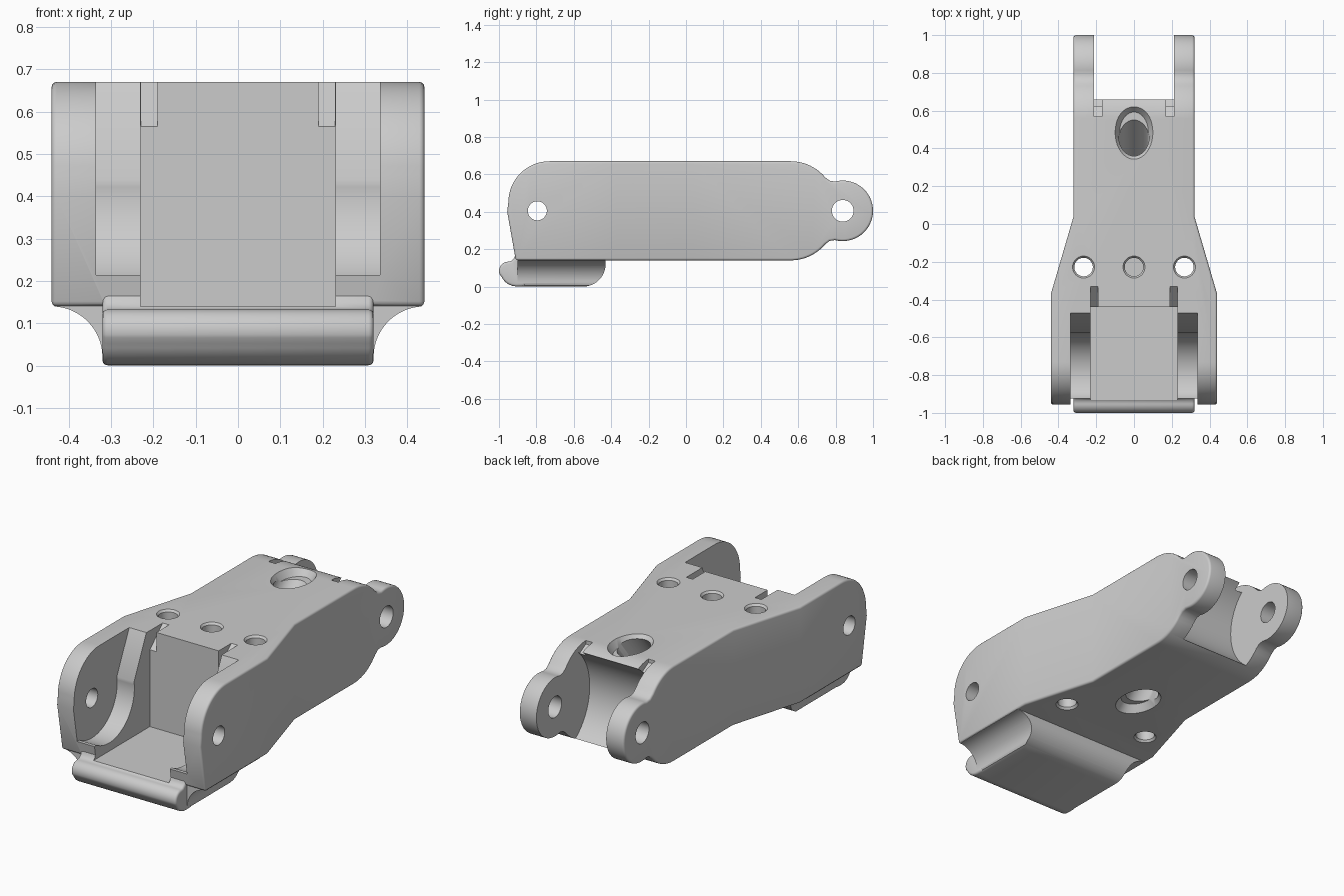
import bpy, bmesh, math
from mathutils import Matrix, Vector

cube = bpy.data.objects.get("Cube")
if cube:
    bpy.data.objects.remove(cube, do_unlink=True)

grey = bpy.data.materials.new("matte grey")
grey.use_nodes = True
colour = (0.6, 0.6, 0.6, 1)
grey.diffuse_color = colour
grey.node_tree.nodes["Principled BSDF"].inputs["Base Color"].default_value = colour


def finish(bm, name):
    bmesh.ops.recalc_face_normals(bm, faces=bm.faces)
    mesh = bpy.data.meshes.new(name)
    bm.to_mesh(mesh)
    bm.free()
    mesh.materials.append(grey)
    obj = bpy.data.objects.new(name, mesh)
    bpy.context.collection.objects.link(obj)
    return obj


def arc(cx, cy, r, start, end, n=16):
    angles = [math.radians(start + (end - start) * i / n) for i in range(n + 1)]
    return [(cx + r * math.cos(a), cy + r * math.sin(a)) for a in angles]


def prism(name, pts, axis, lo, hi):
    """Extrude a closed outline along an axis."""
    place = {"x": lambda p, t: (t, *p),
             "y": lambda p, t: (p[0], t, p[1]),
             "z": lambda p, t: (*p, t)}[axis]
    bm = bmesh.new()
    face = bm.faces.new([bm.verts.new(place(p, lo)) for p in pts])
    top = bmesh.ops.extrude_face_region(bm, geom=[face])["geom"]
    shift = Vector(place((0, 0), hi - lo))
    bmesh.ops.translate(bm, vec=shift, verts=[v for v in top if isinstance(v, bmesh.types.BMVert)])
    return finish(bm, name)


def cone(name, r1, r2, depth, matrix, n=40):
    bm = bmesh.new()
    bmesh.ops.create_cone(bm, cap_ends=True, segments=n, radius1=r1, radius2=r2,
                          depth=depth, matrix=matrix)
    return finish(bm, name)


def apply_modifier(obj, mod):
    bpy.context.view_layer.objects.active = obj
    bpy.ops.object.modifier_apply(modifier=mod.name)


def combine(obj, tool, operation="DIFFERENCE"):
    mod = obj.modifiers.new("combine", "BOOLEAN")
    mod.operation, mod.solver, mod.object = operation, "EXACT", tool
    apply_modifier(obj, mod)
    bpy.data.objects.remove(tool, do_unlink=True)


def bevel(obj, width):
    mod = obj.modifiers.new("soft edges", "BEVEL")
    mod.width, mod.segments = width, 3
    mod.limit_method, mod.angle_limit = "ANGLE", math.radians(50)
    apply_modifier(obj, mod)


TOP, BOTTOM, MID = 0.67, 0.14, 0.405
FRONT_PIVOT, REAR_PIVOT = -0.795, 0.838

# Main body: side outline crossed with the tapering plan outline
shoulder = arc(0.56, 0.43, 0.24, 90, 40, 10)
side = ([(-0.91, BOTTOM), (-0.956, 0.40)] + arc(-0.73, 0.45, 0.22, 180, 90)
        + shoulder + [(0.768, 0.566)]
        + arc(REAR_PIVOT, MID, 0.162, 105, -105, 32)
        + [(0.768, 2 * MID - 0.566)]
        + [(y, 2 * MID - z) for y, z in reversed(shoulder)])
half = [(0.44, -1.1), (0.44, -0.37), (0.32, 0.04), (0.32, 1.1)]
plan = half + [(-x, y) for x, y in reversed(half)]
body = prism("link_body", side, "x", -0.6, 0.6)
combine(body, prism("plan", plan, "z", -0.2, 1), "INTERSECT")
bevel(body, 0.012)

# Foot under the front, flaring out to the arms
flare = [(0.30, 0), (0.314, 0.006)] + arc(0.44, 0.02, 0.12, 180, 93) + [(0.434, 0.155)]
foot = prism("foot", flare + [(-x, z) for x, z in reversed(flare)], "y", -1.2, 0)
foot_side = ([(-0.9, 0.155), (-0.9, -0.1), (-0.55, -0.1), (-0.55, 0)]
             + arc(-0.55, 0.12, 0.12, -85, 0) + [(-0.43, 0.155)])
combine(foot, prism("foot_side", foot_side, "x", -0.6, 0.6), "INTERSECT")
combine(body, foot, "UNION")

# Rounded lip in front of the foot
lip_side = ([(-0.86, 0.002), (-0.86, 0.17), (-0.914, 0.17), (-0.92, 0.15), (-0.935, 0.136)]
            + arc(-0.95, 0.083, 0.05, 90, 200, 12) + arc(-0.905, 0.091, 0.09, 205, 270, 8))
lip = prism("lip", lip_side, "x", -0.32, 0.32)
bevel(lip, 0.012)
combine(body, lip, "UNION")

# Front pocket
box = [(-1.1, BOTTOM), (-0.44, BOTTOM), (-0.44, 0.9), (-1.1, 0.9)]
combine(body, prism("pocket", box, "x", -0.23, 0.23))

# Swing clearance inside the front arms
swing = ([(-1.1, 0.2), (-0.96, 0.2), (-0.925, 0.214)]
         + arc(FRONT_PIVOT, MID, 0.22, 240, 369, 28)
         + [(-0.47, TOP), (-0.42, 0.775), (-1.1, 0.775)])
combine(body, prism("swing", swing, "x", -0.335, 0.335))

# Rear clevis gap
combine(body, prism("clevis_gap", arc(0.835, MID, 0.3, 0, 354, 59), "x", -0.213, 0.213))

# Sloping corner notches, front and rear
front_notch = [(-0.32, 0.69), (-0.33, TOP), (-0.46, 0.545), (-0.46, 0.69)]
rear_notch = [(0.57, 0.69), (0.57, 0.65), (0.74, 0.55), (0.74, 0.69)]
for s in (-1, 1):
    for pts, inner, outer in ((front_notch, 0.19, 0.229), (rear_notch, 0.17, 0.2125)):
        lo, hi = sorted((s * inner, s * outer))
        combine(body, prism("notch", pts, "x", lo, hi))

# Pivot bores
combine(body, prism("front_bore", arc(FRONT_PIVOT, MID, 0.051, 0, 350, 35), "x", -0.7, 0.7))
combine(body, prism("rear_bore", arc(REAR_PIVOT, MID, 0.058, 0, 350, 35), "x", -0.7, 0.7))

# Vertical screw holes with eased rims; the middle one is blind
for x, floor in ((-0.267, 0), (0.267, 0), (0, 0.45)):
    combine(body, prism("screw_hole", arc(x, -0.228, 0.049, 0, 350, 35), "z", floor, 0.8))
    combine(body, cone("rim", 0.047, 0.063, 0.02, Matrix.Translation((x, -0.228, TOP - 0.004))))
    if not floor:
        combine(body, cone("rim", 0.063, 0.047, 0.02,
                           Matrix.Translation((x, -0.228, BOTTOM + 0.004))))

# Slanted cable tunnel with flared mouths
start, end = Vector((0, 0.04, BOTTOM)), Vector((0, 0.48, TOP))
tilt = (end - start).to_track_quat("Z", "Y").to_matrix().to_4x4()
combine(body, cone("tunnel", 0.08, 0.08, 1.1, Matrix.Translation((start + end) / 2) @ tilt))
stretch = Matrix.Diagonal((1, 1.42, 1, 1))
for mouth, s in ((end, 1), (start, -1)):
    centre = mouth + Vector((0, s * 0.005, -s * 0.015))
    r1, r2 = (0.076, 0.106) if s > 0 else (0.106, 0.076)
    combine(body, cone("mouth", r1, r2, 0.05, Matrix.Translation(centre) @ stretch))

# Smooth shading with crisp edges
for obj in bpy.context.selected_objects:
    obj.select_set(False)
body.select_set(True)
bpy.context.view_layer.objects.active = body
bpy.ops.object.shade_smooth_by_angle(angle=math.radians(32))
